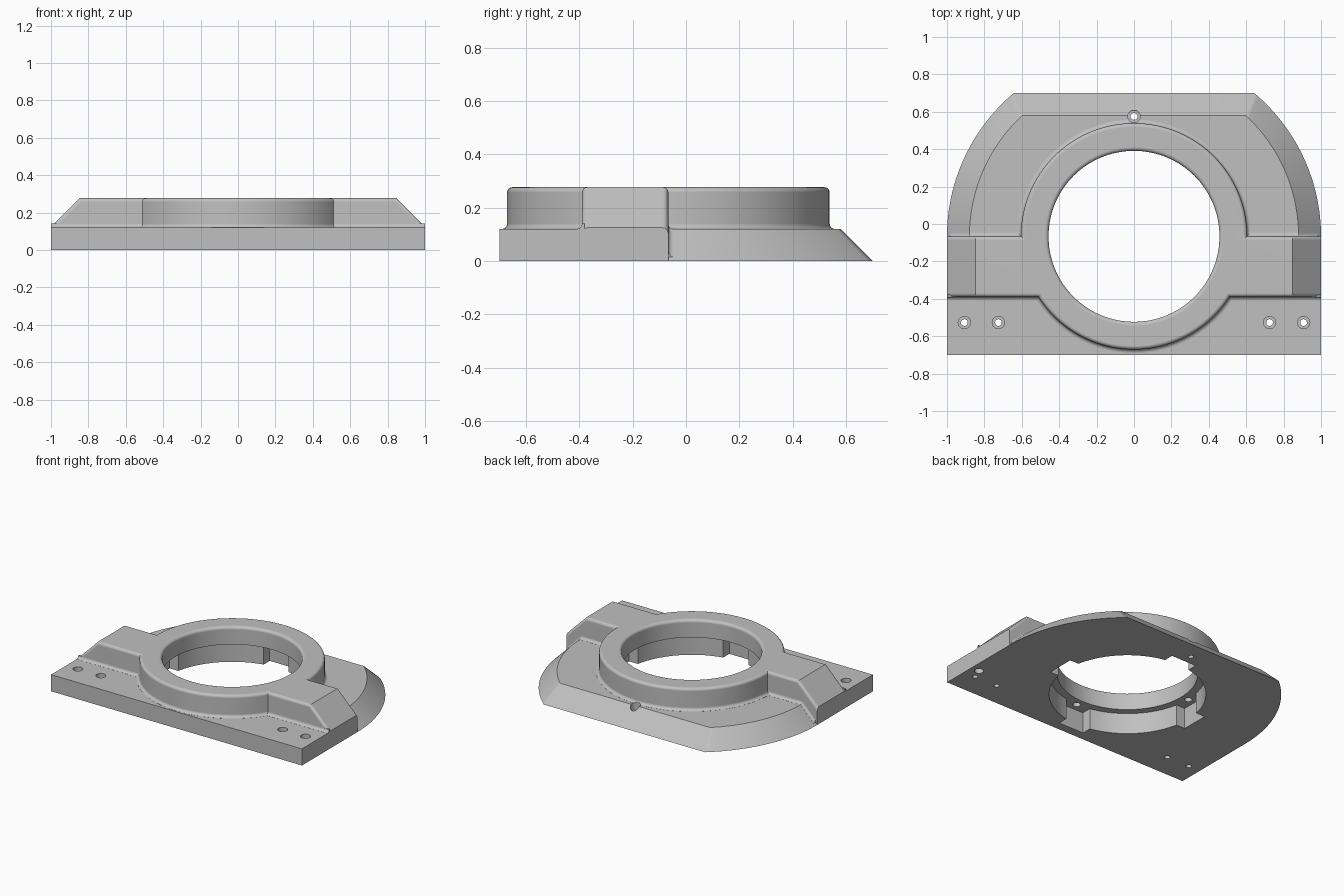
import bpy, bmesh, math

cube = bpy.data.objects.get("Cube")
if cube:
    bpy.data.objects.remove(cube, do_unlink=True)

CY = -0.066            # ring centre on y
PLATE, TOP = 0.12, 0.277
FRONT, BACK = -0.39, -0.066   # faces of the cross bar
R = 0.02               # edge rounding
SEGS = 128

grey = bpy.data.materials.new("plain grey")
grey.use_nodes = True
colour = (0.53, 0.53, 0.53, 1)
grey.diffuse_color = colour
grey.node_tree.nodes["Principled BSDF"].inputs["Base Color"].default_value = colour


def loft(name, loops):
    """Closed solid through loops that all have the same point count."""
    bm = bmesh.new()
    rows = [[bm.verts.new(p) for p in loop] for loop in loops]
    n = len(rows[0])
    for a, b in zip(rows, rows[1:]):
        for i in range(n):
            j = (i + 1) % n
            bm.faces.new((a[i], a[j], b[j], b[i]))
    bm.faces.new(rows[0])
    bm.faces.new(rows[-1])
    bmesh.ops.recalc_face_normals(bm, faces=bm.faces)
    mesh = bpy.data.meshes.new(name)
    bm.to_mesh(mesh)
    bm.free()
    mesh.materials.append(grey)
    ob = bpy.data.objects.new(name, mesh)
    bpy.context.collection.objects.link(ob)
    return ob


def lathe(name, profile, x=0, y=CY, segs=SEGS):
    turn = [math.tau * i / segs for i in range(segs)]
    return loft(name, [[(x + r * math.cos(t), y + r * math.sin(t), z) for t in turn]
                       for r, z in profile])


def box(name, x0, x1, y0, y1, z0, z1):
    return loft(name, [[(x0, y0, z), (x1, y0, z), (x1, y1, z), (x0, y1, z)] for z in (z0, z1)])


def arc(cx, cz, r, start, end, steps=6):
    angles = [math.radians(start + (end - start) * i / steps) for i in range(steps + 1)]
    return [(cx + r * math.cos(a), cz + r * math.sin(a)) for a in angles]


def combine(target, other, operation):
    mod = target.modifiers.new("combine", "BOOLEAN")
    mod.operation, mod.solver, mod.object = operation, "EXACT", other
    bpy.context.view_layer.objects.active = target
    bpy.ops.object.modifier_apply(modifier=mod.name)
    bpy.data.objects.remove(other, do_unlink=True)


# Rear plate with a sloping rounded rim
def rear_outline(r, y_back, z):
    end = math.degrees(math.asin((y_back - CY) / r))
    half = [(r, -0.2)] + [(x, y + CY) for x, y in arc(0, 0, r, 0, end, 32)]
    return [(x, y, z) for x, y in half] + [(-x, y, z) for x, y in reversed(half)]


housing = loft("bearing_housing", [rear_outline(1, 0.7, 0), rear_outline(0.88, 0.58, PLATE)])

# Front mounting plate
combine(housing, box("front_plate", -1, 1, -0.7, -0.3, 0, PLATE), "UNION")


# Cross bar with sloped ends and rounded edges
def bar_section(y, inset):
    half = [(1, 0), (1, 0.125 - 1.414 * inset), (0.848 - 0.414 * inset, TOP - inset)]
    return [(x, y, z) for x, z in half] + [(-x, y, z) for x, z in reversed(half)]


rounding = [(R * (1 - c), R * (1 - s)) for c, s in arc(0, 0, 1, 0, 90)]
sections = [bar_section(FRONT + b, a) for a, b in reversed(rounding)]
sections = [bar_section(FRONT + a, b) for a, b in reversed(rounding)][::-1]
sections += [bar_section(BACK - a, b) for a, b in reversed(rounding)]
combine(housing, loft("cross_bar", sections), "UNION")

# Hollow fillets where the bar meets the plates
fillet = [(-0.01, -0.01), (R, -0.01)] + arc(R, R + 0.0005, R, 270, 180) + [(-0.01, R)]
for side in (1, -1):
    for wall, out, path in ((FRONT, -1, [(0.45, PLATE), (1, PLATE)]),
                            (BACK, 1, [(0.58, PLATE), (0.88, PLATE), (0.985, 0.015)])):
        loops = [[(side * x, wall + out * u, z + v) for u, v in fillet] for x, z in path]
        combine(housing, loft("bar_fillet", loops), "UNION")

# Raised ring with a filleted foot and rounded rim
RO, RI = 0.605, 0.457
profile = [(RO + R, 0.05)] + arc(RO + R, PLATE + R + 0.0005, R, 270, 180)
profile += arc(RO - R, TOP - R, R, 0, 90)
combine(housing, lathe("ring", profile), "UNION")

# Bore with a wider recess below and a rounded upper lip
bore = [(0.51, -0.1), (0.51, 0.15), (RI, 0.15)]
bore += arc(RI + R, TOP - R, R, 180, 91) + [(RI + R, TOP + 0.1)]
combine(housing, lathe("bore_cutter", bore), "DIFFERENCE")

# Four notches with blind holes in the underside
for dx, dy in ((1, 0), (-1, 0), (0, 1), (0, -1)):
    cx, cy = 0.49 * dx, CY + 0.49 * dy
    hx, hy = (0.08, 0.1) if dx else (0.1, 0.08)
    combine(housing, box("notch_cutter", cx - hx, cx + hx, cy - hy, cy + hy, -0.1, 0.1501), "DIFFERENCE")
    combine(housing, lathe("pin_cutter", [(0.025, 0.1), (0.025, 0.22)],
                           0.515 * dx, CY + 0.515 * dy, 24), "DIFFERENCE")

# Counterbored screw holes
screw = [(0.018, -0.1), (0.018, 0.07), (0.033, 0.07), (0.033, 0.2)]
for x, y in ((-0.907, -0.527), (-0.725, -0.527), (0.725, -0.527), (0.907, -0.527), (0, 0.575)):
    combine(housing, lathe("screw_cutter", screw, x, y, 32), "DIFFERENCE")

# Blind locating hole below
combine(housing, lathe("locating_cutter", [(0.03, -0.1), (0.03, 0.08)], 0.935, -0.455, 24), "DIFFERENCE")

# Smooth curves, crisp corners
bpy.ops.object.select_all(action="DESELECT")
housing.select_set(True)
bpy.context.view_layer.objects.active = housing
bpy.ops.object.shade_smooth_by_angle(angle=math.radians(30))
weighted = housing.modifiers.new("weighted_normals", "WEIGHTED_NORMAL")
weighted.keep_sharp = True
